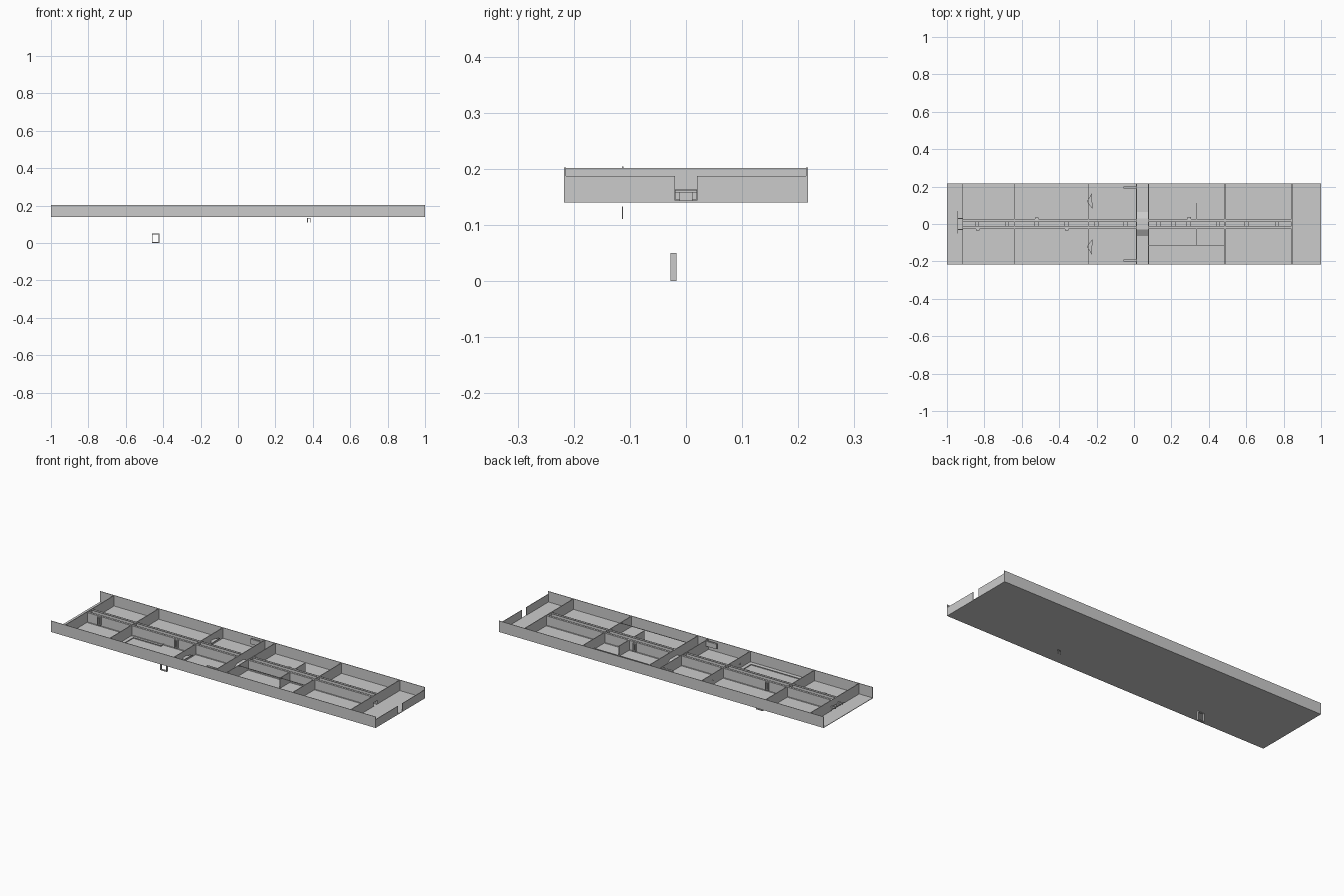
import bpy, bmesh

if "Cube" in bpy.data.objects:
    bpy.data.objects.remove(bpy.data.objects["Cube"])

def box(name, x0, x1, y0, y1, z0, z1):
    bm = bmesh.new()
    bmesh.ops.create_cube(bm, size=1)
    for v in bm.verts:
        v.co = ((x0 + x1) / 2 + v.co.x * (x1 - x0),
                (y0 + y1) / 2 + v.co.y * (y1 - y0),
                (z0 + z1) / 2 + v.co.z * (z1 - z0))
    return finish(name, bm)

def finish(name, bm):
    bmesh.ops.recalc_face_normals(bm, faces=bm.faces)
    me = bpy.data.meshes.new(name)
    bm.to_mesh(me)
    bm.free()
    ob = bpy.data.objects.new(name, me)
    bpy.context.collection.objects.link(ob)
    return ob

def prism(name, pts, offset):
    bm = bmesh.new()
    face = bm.faces.new([bm.verts.new(p) for p in pts])
    new = bmesh.ops.extrude_face_region(bm, geom=[face])["geom"]
    bmesh.ops.translate(bm, vec=offset, verts=[g for g in new if isinstance(g, bmesh.types.BMVert)])
    return finish(name, bm)

def bracket(name, x, y, z, w=0.04, h=0.046, d=0.011, t=0.004):
    # square hollow hanger
    y0, y1 = y - d / 2, y + d / 2
    for s in (-1, 1):
        a, b = sorted((x + s * w / 2, x + s * (w / 2 - t)))
        box(name + "_side", a, b, y0, y1, z, z + h)
    for zz in (z, z + h - t):
        box(name + "_bar", x - w / 2, x + w / 2, y0, y1, zz, zz + t)

B, T = 0.14, 0.202
W, E = 0.217, 0.003

# Tray floor and long sides
box("floor", -1, 1, -W, W, B, B + E)
for s in (-1, 1):
    a, b = sorted((s * W, s * (W - E)))
    box("side_sill", -1, 1, a, b, B, T)
    # End wall with a central gap
    a, b = sorted((s * W, s * 0.02))
    box("end_sill", 0.997, 1, a, b, B, 0.187)

# Cross walls, with an opening around the spine
for x in (-0.915, -0.64, -0.245, 0.013, 0.078, 0.487, 0.845):
    for s in (-1, 1):
        a, b = sorted((s * 0.02, s * (W - E)))
        box("cross_wall", x - 0.002, x + 0.002, a, b, B, T - 0.001)
    box("cross_wall_bridge", x - 0.002, x + 0.002, -0.02, 0.02, 0.163, T - 0.001)

# Short cross bearer
for s in (-1, 1):
    a, b = sorted((s * 0.02, s * 0.111))
    box("short_bearer", 0.333, 0.337, a, b, B, T - 0.002)

# Spine channels
for s in (-1, 1):
    for x0, x1 in ((-0.915, 0.013), (0.078, 0.847)):
        a, b = sorted((s * 0.019, s * 0.022))
        box("spine_web", x0, x1, a, b, B, T - 0.002)
        for z in (B + E, T - 0.005):
            a, b = sorted((s * 0.011, s * 0.026))
            box("spine_flange", x0, x1, a, b, z, z + 0.002)

# Spacers inside the spine
for x in (-0.84, -0.68, -0.52, -0.36, -0.2, -0.045, 0.13, 0.21, 0.29, 0.45, 0.6, 0.765):
    box("spine_spacer", x - 0.011, x + 0.011, -0.019, 0.019, 0.158, 0.162)
    box("spine_spacer_post", x - 0.002, x + 0.002, -0.012, 0.012, B, 0.158)

# Centre saddle with sloped shoulders
prism("centre_saddle", [(0.013, y, z) for y, z in
      ((-0.07, B), (-0.03, 0.165), (0.03, 0.165), (0.07, B))], (0.065, 0, 0))

# Pipe hangers on the spine, and the loose one below
for x, y in ((-0.835, -0.029), (-0.36, -0.029), (-0.52, 0.029), (0.295, 0.032)):
    bracket("hanger", x, y, 0.15, w=0.018)
bracket("loose_hanger", -0.44, -0.0225, 0.003 - 0.003, h=0.05)

# Small loose loop under the floor
for x in (0.37, 0.384):
    box("loose_loop_leg", x, x + 0.003, -0.1145, -0.1125, 0.11, 0.133)
box("loose_loop_top", 0.37, 0.387, -0.1145, -0.1125, 0.13, 0.133)

# Long thin pipes
box("front_pipe", 0.08, 0.487, -0.1145, -0.1115, 0.201, 0.204)
box("rear_pipe", 0.08, 0.487, 0.1125, 0.1155, 0.145, 0.148)

# Pipe loop on the floor
path = [(-0.44, -0.025), (-0.44, -0.05), (-0.61, -0.05), (-0.61, -0.18),
        (-0.275, -0.18), (-0.275, -0.045), (-0.3, -0.045)]
for (ax, ay), (bx, by) in zip(path, path[1:]):
    box("floor_pipe", min(ax, bx) - 0.0015, max(ax, bx) + 0.0015,
        min(ay, by) - 0.0015, max(ay, by) + 0.0015, 0.146, 0.15)

# Triangular levers and side blocks
for s in (-1, 1):
    prism("lever", [(-0.252, s * 0.12, 0.165), (-0.225, s * 0.165, 0.165),
                    (-0.222, s * 0.08, 0.165)], (0, 0, 0.004))
    a, b = sorted((s * 0.19, s * 0.2))
    box("side_step", -0.055, 0.012, a, b, 0.17, 0.198)

# Cross rod at the open end
box("end_rod", -0.943, -0.94, -0.05, 0.07, 0.165, 0.168)
for y in (-0.03, 0.03):
    box("end_rod_mount", -0.943, -0.915, y - 0.002, y + 0.002, 0.16, 0.17)
